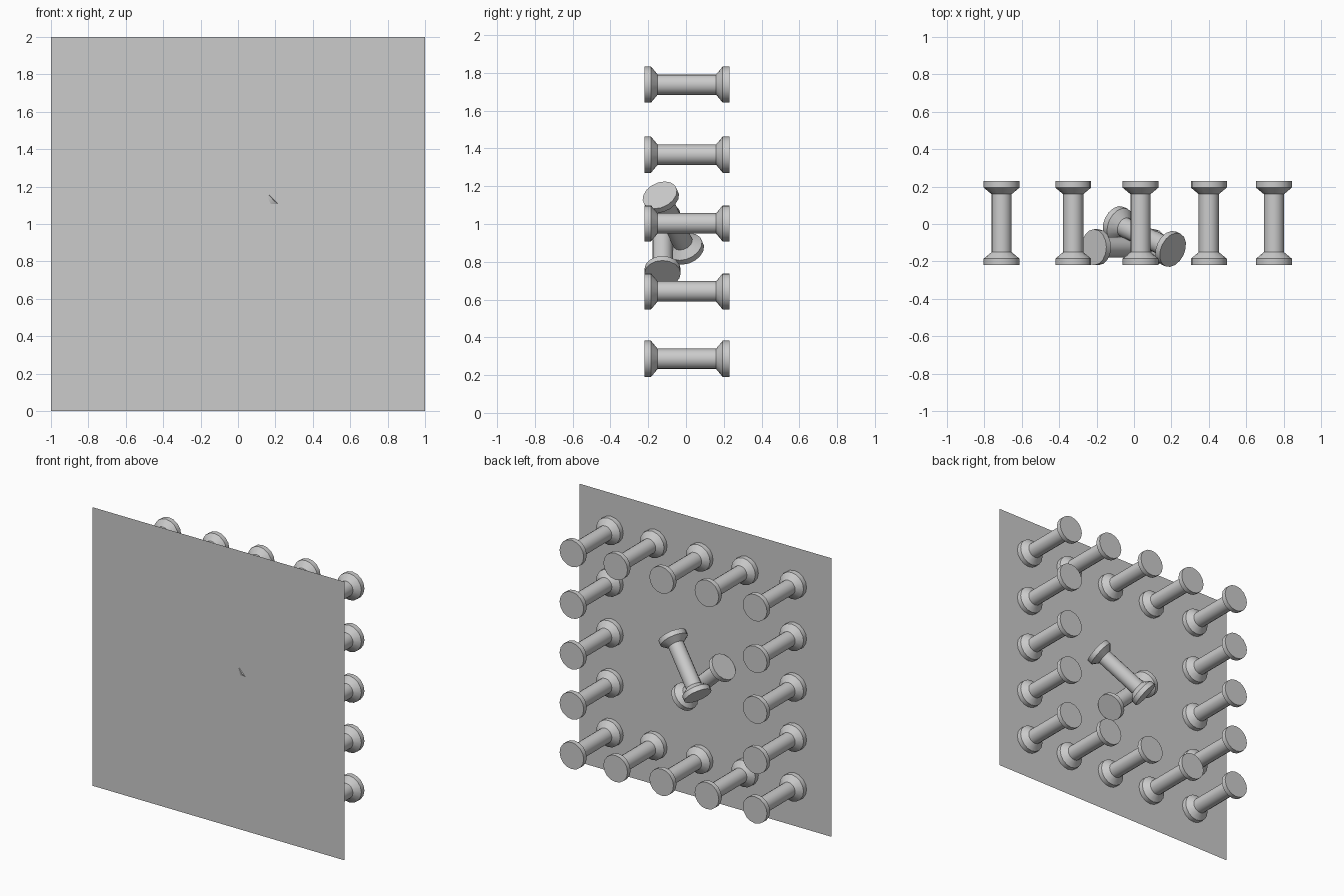
import bpy
import bmesh
import math
from mathutils import Vector

cube = bpy.data.objects.get("Cube")
if cube:
    bpy.data.objects.remove(cube, do_unlink=True)

# One plain grey for everything
grey = bpy.data.materials.new("plain_grey")
grey.use_nodes = True
color = (0.6, 0.6, 0.6, 1)
grey.diffuse_color = color
grey.node_tree.nodes["Principled BSDF"].inputs["Base Color"].default_value = color

SIDES = 16
HALF = 0.2245
WALL_Y = -0.221
# Radius and height along the spool axis, mirrored about the middle
HALF_PROFILE = [(0.054, 0.155), (0.096, 0.19), (0.096, HALF)]
PROFILE = [(r, -h) for r, h in reversed(HALF_PROFILE)] + HALF_PROFILE


def add_object(name, bm):
    mesh = bpy.data.meshes.new(name)
    bm.to_mesh(mesh)
    bm.free()
    mesh.materials.append(grey)
    obj = bpy.data.objects.new(name, mesh)
    bpy.context.collection.objects.link(obj)
    return obj


def spool(name, centre, axis):
    bm = bmesh.new()
    rings = []
    for r, h in PROFILE:
        angles = [2 * math.pi * i / SIDES for i in range(SIDES)]
        rings.append([bm.verts.new((r * math.cos(a), r * math.sin(a), h)) for a in angles])
    for low, high in zip(rings, rings[1:]):
        for i in range(SIDES):
            j = (i + 1) % SIDES
            bm.faces.new((low[i], low[j], high[j], high[i]))
    bm.faces.new(rings[0][::-1])
    bm.faces.new(rings[-1])
    obj = add_object(name, bm)
    obj.location = centre
    obj.rotation_mode = 'QUATERNION'
    obj.rotation_quaternion = Vector(axis).to_track_quat('Z', 'Y')
    bpy.ops.object.select_all(action='DESELECT')
    obj.select_set(True)
    bpy.context.view_layer.objects.active = obj
    bpy.ops.object.shade_smooth_by_angle(angle=math.radians(30))


# Thin square wall
bm = bmesh.new()
bm.faces.new([bm.verts.new((x, WALL_Y, z)) for x, z in ((-1, 0), (1, 0), (1, 2), (-1, 2))])
add_object("wall", bm)

# Border of spools standing on the back of the wall
columns = [-0.708, -0.325, 0.035, 0.4, 0.748]
rows = [0.286, 0.643, 1.003, 1.367, 1.738]
for i, x in enumerate(columns):
    for j, z in enumerate(rows):
        if i in (0, 4) or j in (0, 4):
            spool(f"border_spool_{i}_{j}", (x, 0.0045, z), (0, 1, 0))

# Two fallen spools crossing in the middle
spool("lying_spool", (-0.052, -0.124, 0.893), (0.72, 0, -0.69))
spool("leaning_spool", (0.055, -0.067, 1.005), (0.68, -0.32, 0.66))
